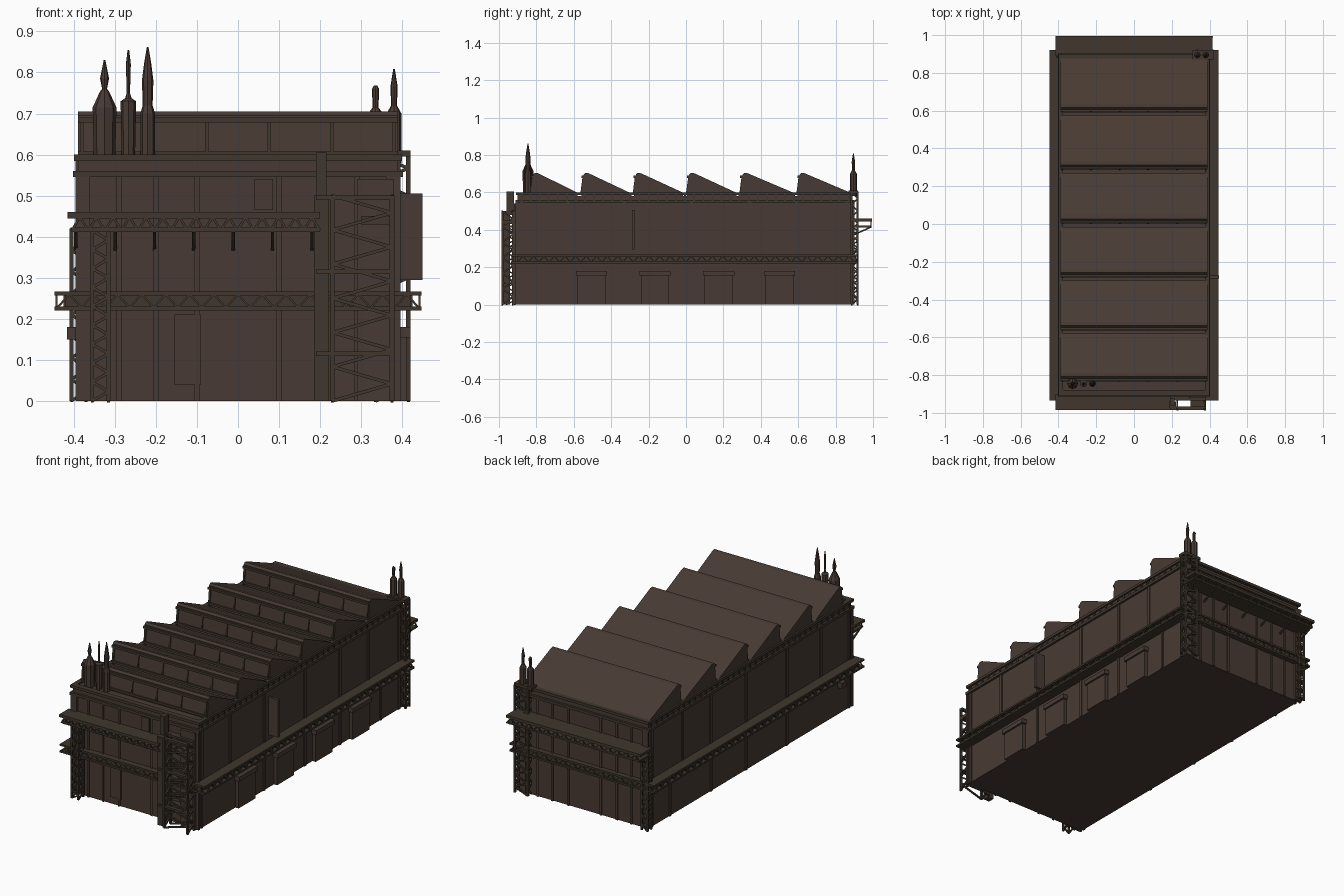
import bpy, bmesh, math
from mathutils import Vector, Matrix

cube = bpy.data.objects.get("Cube")
if cube:
    bpy.data.objects.remove(cube, do_unlink=True)


def material(name, color):
    m = bpy.data.materials.new(name)
    m.use_nodes = True
    m.diffuse_color = (*color, 1)
    m.node_tree.nodes["Principled BSDF"].inputs["Base Color"].default_value = (*color, 1)
    return m


BROWN = material("sooty brown", (0.064, 0.042, 0.033))
IRON = material("dark iron brown", (0.052, 0.038, 0.026))


class Part:
    """Collects simple solids into one named mesh object."""

    def __init__(self, name, mat):
        self.name, self.mat, self.bm = name, mat, bmesh.new()

    def box(self, x0, x1, y0, y1, z0, z1):
        size = Matrix.Diagonal((x1 - x0, y1 - y0, z1 - z0, 1))
        mid = Matrix.Translation(((x0 + x1) / 2, (y0 + y1) / 2, (z0 + z1) / 2))
        bmesh.ops.create_cube(self.bm, size=1, matrix=mid @ size)

    def bar(self, a, b, t):
        a, b = Vector(a), Vector(b)
        d = b - a
        turn = d.to_track_quat('Z', 'Y').to_matrix().to_4x4()
        size = Matrix.Diagonal((t, t, d.length, 1))
        bmesh.ops.create_cube(self.bm, size=1, matrix=Matrix.Translation((a + b) / 2) @ turn @ size)

    def zigzag(self, a, b, side, n, t):
        # diagonals between the line a-b and the same line moved by side
        a, b, side = Vector(a), Vector(b), Vector(side)
        pts = [a.lerp(b, i / n) + side * (i % 2) for i in range(n + 1)]
        for p, q in zip(pts, pts[1:]):
            self.bar(p, q, t)

    def tower(self, x0, x1, y0, y1, z1, n, t):
        for x in (x0, x1):
            for y in (y0, y1):
                self.bar((x, y, 0), (x, y, z1), t * 1.4)
        for y in (y0, y1):
            self.zigzag((x0, y, 0), (x0, y, z1), (x1 - x0, 0, 0), n, t)
        for x in (x0, x1):
            self.zigzag((x, y0, 0), (x, y0, z1), (0, y1 - y0, 0), n, t)

    def turned(self, x, y, profile, sides=8):
        # stack of rings given as (radius, height)
        rings = []
        for r, z in profile:
            rings.append([self.bm.verts.new((x + r * math.cos(math.tau * i / sides),
                                             y + r * math.sin(math.tau * i / sides), z))
                          for i in range(sides)])
        for lo, hi in zip(rings, rings[1:]):
            for i in range(sides):
                j = (i + 1) % sides
                self.bm.faces.new((lo[i], lo[j], hi[j], hi[i]))
        self.bm.faces.new(rings[0][::-1])
        self.bm.faces.new(rings[-1])

    def prism(self, x0, x1, outline):
        # extrude a (y, z) outline along x
        face = self.bm.faces.new([self.bm.verts.new((x0, y, z)) for y, z in outline])
        new = bmesh.ops.extrude_face_region(self.bm, geom=[face])["geom"]
        moved = [v for v in new if isinstance(v, bmesh.types.BMVert)]
        bmesh.ops.translate(self.bm, verts=moved, vec=(x1 - x0, 0, 0))

    def finish(self):
        bmesh.ops.recalc_face_normals(self.bm, faces=self.bm.faces)
        mesh = bpy.data.meshes.new(self.name)
        self.bm.to_mesh(mesh)
        self.bm.free()
        mesh.materials.append(self.mat)
        bpy.context.collection.objects.link(bpy.data.objects.new(self.name, mesh))


W, FRONT, BACK = 0.39, -0.9, 0.89

# main hall
hall = Part("hall_walls", BROWN)
hall.box(-W, W, FRONT, BACK, 0, 0.58)
hall.finish()

# cornice: two ledges with small brackets between, and a low parapet
cornice = Part("cornice", IRON)
for z0, z1, out in ((0.545, 0.56, 0.012), (0.585, 0.6, 0.01)):
    for s in (-1, 1):
        xs = sorted((s * (W - 0.015), s * (W + out)))
        cornice.box(*xs, FRONT - out, BACK + out, z0, z1)
    cornice.box(-W - out, W + out, FRONT - out, FRONT + 0.02, z0, z1)
    cornice.box(-W - out, W + out, BACK - 0.02, BACK + out, z0, z1)
for i in range(37):
    y = FRONT + 0.02 + i * (BACK - FRONT - 0.04) / 36
    for s in (-1, 1):
        cornice.box(s * W - 0.006, s * W + 0.006, y - 0.005, y + 0.005, 0.56, 0.585)
cornice.finish()

# saw-tooth roof with glazing bars on the steep faces
roof = Part("sawtooth_roof", BROWN)
bars = Part("roof_glazing_bars", IRON)
starts = [-0.83, -0.56, -0.28, 0.005, 0.29, 0.595]
for y, nxt in zip(starts, starts[1:] + [0.9]):
    roof.prism(-W, W, [(y, 0.57), (y + 0.012, 0.695), (y + 0.022, 0.705), (y + 0.04, 0.702),
                       (nxt - 0.02, 0.598), (nxt - 0.02, 0.57)])
    bars.box(-W, W, y, y + 0.02, 0.678, 0.69)
    bars.box(-W, W, y - 0.004, y + 0.01, 0.595, 0.607)
    for k in range(6):
        x = -W + 0.01 + k * (2 * W - 0.02) / 5
        bars.bar((x, y, 0.6), (x, y + 0.011, 0.685), 0.008)
roof.box(-W, W, FRONT, -0.83, 0.57, 0.59)
roof.finish()
bars.finish()

# girder belt around the building at first floor height
belt = Part("girder_belt", IRON)
for s in (-1, 1):
    for z in (0.225, 0.262):
        belt.box(*sorted((s * W, s * 0.447)), -0.91, 0.91, z - 0.005, z + 0.005)
    belt.box(*sorted((s * W, s * 0.425)), -0.9, 0.9, 0.23, 0.257)
    belt.zigzag((s * 0.442, -0.9, 0.227), (s * 0.442, 0.9, 0.227), (0, 0, 0.033), 64, 0.005)
for y0, y1, face in ((-0.935, FRONT, -0.93), (BACK, 0.92, 0.915)):
    for z in (0.225, 0.262):
        belt.box(-0.447, 0.447, y0, y1, z - 0.005, z + 0.005)
    belt.box(-0.42, 0.42, y0 + 0.01, y1 - 0.01, 0.23, 0.257)
    belt.zigzag((-0.44, face, 0.227), (0.44, face, 0.227), (0, 0, 0.033), 30, 0.005)
belt.finish()

# upper walkways on the two end walls
walk = Part("end_walkways", IRON)
for x0, x1, y0, y1, face in ((-0.415, 0.2, -0.985, FRONT, -0.98), (-0.415, 0.415, BACK, 0.995, 0.99)):
    walk.box(x0, x1, y0, y1, 0.445, 0.46)
    walk.box(x0 + 0.01, x1, y0 + 0.004, y1 - 0.004, 0.412, 0.422)
    walk.zigzag((x0 + 0.01, face, 0.415), (x1, face, 0.415), (0, 0, 0.033), 30, 0.006)
    for k in range(7):
        x = x0 + 0.02 + k * (x1 - x0 - 0.04) / 6
        wall = FRONT if face < 0 else BACK
        walk.bar((x, face, 0.415), (x, wall, 0.37), 0.008)
walk.finish()

# lattice towers at the corners
towers = Part("lattice_towers", IRON)
towers.tower(-0.355, -0.315, -0.96, -0.915, 0.415, 18, 0.007)
towers.tower(0.23, 0.375, -0.982, -0.925, 0.5, 12, 0.008)
towers.tower(0.335, 0.415, 0.885, 0.918, 0.6, 18, 0.008)
towers.tower(-0.405, -0.37, 0.885, 0.918, 0.42, 16, 0.007)
towers.box(0.185, 0.222, -0.975, -0.94, 0, 0.5)
towers.box(0.19, 0.215, -0.96, -0.92, 0.48, 0.605)
for z in (0.11, 0.31, 0.49):
    towers.box(0.19, 0.38, -0.985, -0.965, z, z + 0.01)
    towers.box(0.19, 0.38, -0.935, -0.9, z, z + 0.01)
towers.box(0.30, 0.38, -0.98, -0.9, 0.43, 0.45)
towers.box(0.31, 0.42, 0.87, 0.92, 0.595, 0.61)
towers.finish()

# chimneys with pointed tips
chimneys = Part("chimneys", BROWN)
chimneys.turned(-0.325, -0.845, [(0.026, 0.58), (0.029, 0.715), (0.022, 0.73), (0.012, 0.752),
                                 (0.006, 0.76), (0.011, 0.785), (0.002, 0.83)])
chimneys.turned(-0.267, -0.845, [(0.016, 0.58), (0.019, 0.73), (0.008, 0.737), (0.004, 0.75),
                                 (0.006, 0.82), (0.002, 0.855)])
chimneys.turned(-0.22, -0.845, [(0.018, 0.58), (0.018, 0.7), (0.012, 0.72), (0.014, 0.78),
                                (0.009, 0.82), (0.002, 0.862)])
chimneys.turned(0.335, 0.895, [(0.018, 0.58), (0.018, 0.7), (0.007, 0.715), (0.009, 0.76), (0.004, 0.768)])
chimneys.turned(0.38, 0.895, [(0.018, 0.58), (0.018, 0.7), (0.007, 0.72), (0.009, 0.765), (0.002, 0.808)])
chimneys.finish()

# loading doors along one side, each with a lintel
doors = Part("loading_doors", BROWN)
for y in (-0.505, -0.165, 0.175, 0.5):
    doors.box(W, 0.41, y - 0.075, y + 0.075, 0, 0.155)
    doors.box(W, 0.42, y - 0.083, y + 0.083, 0.155, 0.18)
doors.finish()

# slim pilasters on the long walls and panels on the end walls
pilasters = Part("wall_pilasters", BROWN)
for s in (-1, 1):
    for y in (-0.88, -0.63, -0.33, 0.03, 0.34, 0.59, 0.86):
        pilasters.box(*sorted((s * W, s * (W + 0.006))), y - 0.008, y + 0.008, 0.27, 0.545)
    for y in (-0.88, -0.33, 0.03, 0.34, 0.7, 0.86):
        pilasters.box(*sorted((s * W, s * (W + 0.006))), y - 0.007, y + 0.007, 0, 0.22)
    for y0, y1 in ((FRONT - 0.012, FRONT), (BACK, BACK + 0.012)):
        pilasters.box(*sorted((s * 0.36, s * (W + 0.006))), y0, y1, 0, 0.545)
        for x in (0.1, 0.2, 0.29):
            pilasters.box(s * x - 0.006, s * x + 0.006, y0 + 0.004, y1 - 0.004, 0, 0.545)
pilasters.box(-0.155, -0.09, FRONT - 0.008, FRONT, 0.04, 0.21)
pilasters.box(0.04, 0.085, FRONT - 0.008, FRONT, 0.465, 0.54)
pilasters.box(0.29, 0.38, FRONT - 0.02, FRONT, 0, 0.54)
pilasters.box(-0.417, -W, -0.82, -0.78, 0.15, 0.18)
pilasters.finish()

# blank panel standing out from the side wall
panel = Part("projecting_side_panel", BROWN)
panel.box(W, 0.449, -0.288, -0.272, 0.295, 0.505)
panel.finish()
